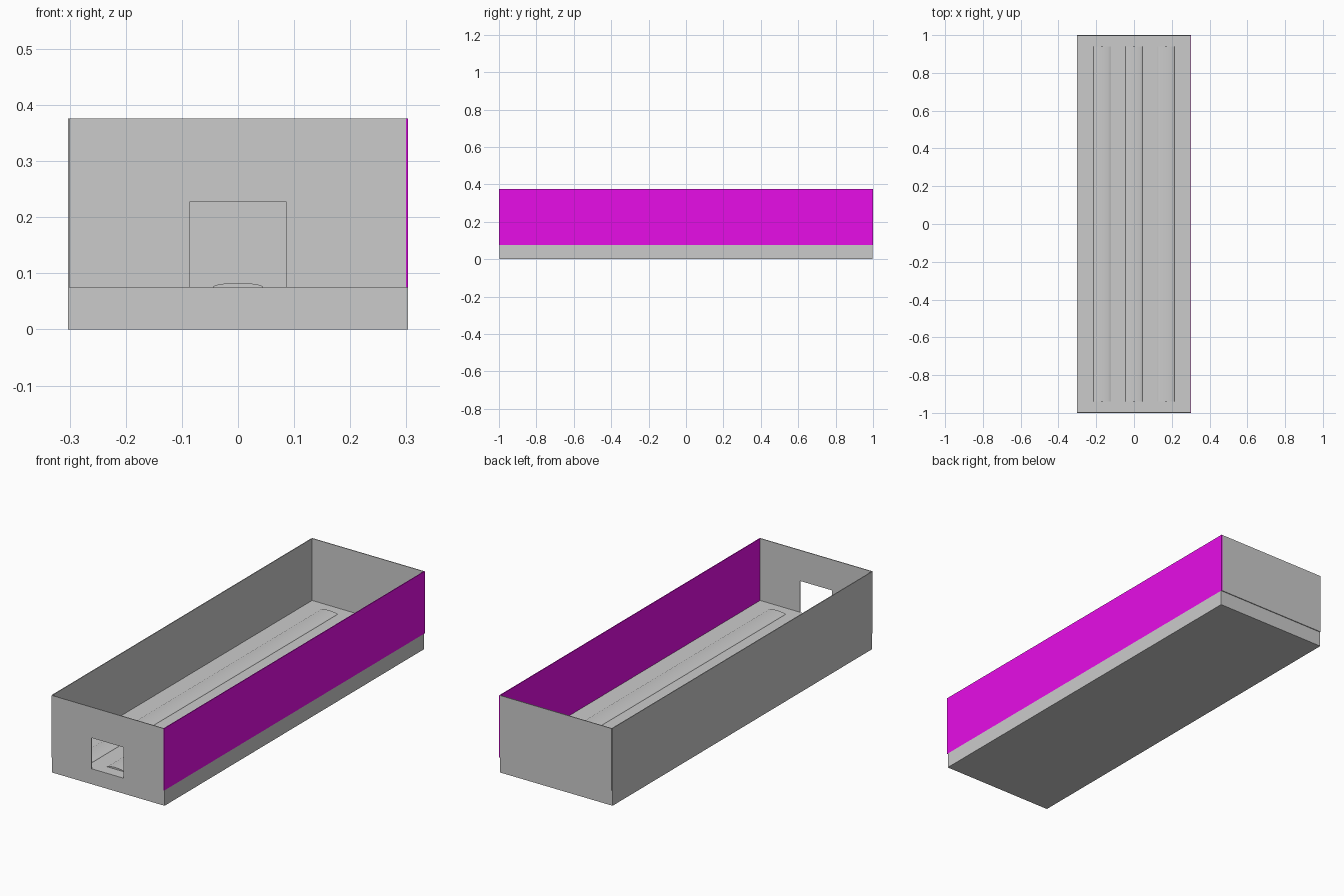
import bpy, bmesh, math
from mathutils import Vector

if "Cube" in bpy.data.objects:
    bpy.data.objects.remove(bpy.data.objects["Cube"])

W, L = 0.303, 1.0        # half width, half length
FLOOR, TOP = 0.075, 0.376
T = 0.004                # panel thickness


def extrude_profile(name, pts, y0, y1):
    """Extrude a closed x-z outline along y."""
    me = bpy.data.meshes.new(name)
    bm = bmesh.new()
    face = bm.faces.new([bm.verts.new((x, y0, z)) for x, z in pts])
    ext = bmesh.ops.extrude_face_region(bm, geom=[face])
    moved = [v for v in ext["geom"] if isinstance(v, bmesh.types.BMVert)]
    bmesh.ops.translate(bm, verts=moved, vec=Vector((0, y1 - y0, 0)))
    bmesh.ops.recalc_face_normals(bm, faces=bm.faces)
    bm.to_mesh(me)
    bm.free()
    ob = bpy.data.objects.new(name, me)
    bpy.context.collection.objects.link(ob)
    return ob


def box(name, x0, x1, y0, y1, z0, z1):
    return extrude_profile(name, [(x0, z0), (x1, z0), (x1, z1), (x0, z1)], y0, y1)


# Solid base slab, slightly shorter than the end panels
box("base", -W, W, -L + T, L - T, 0, FLOOR)

# Long side walls
box("left_wall", -W, -W + T, -L + T, L - T, FLOOR, TOP)
right = box("right_wall", W - T, W, -L, L, FLOOR, TOP)
mat = bpy.data.materials.new("magenta")
mat.diffuse_color = (0.8, 0.004, 0.8, 1)
mat.use_nodes = True
mat.node_tree.nodes["Principled BSDF"].inputs["Base Color"].default_value = mat.diffuse_color
right.data.materials.append(mat)

# End walls: plain back, front with a doorway down to the floor
box("back_wall", -W + T / 2, W - T, L - T, L, FLOOR, TOP)
D, H = 0.086, 0.227
extrude_profile("front_wall", [
    (-W + T / 2, FLOOR), (-D, FLOOR), (-D, H), (D, H), (D, FLOOR),
    (W - T, FLOOR), (W - T, TOP), (-W + T / 2, TOP)], -L, -L + T)

# Three low rounded ridges along the floor
N = 24
for i, cx in enumerate((-0.169, 0, 0.169)):
    arc = [(cx + 0.045 * math.cos(math.pi * k / N),
            FLOOR + 0.008 * math.sin(math.pi * k / N)) for k in range(N + 1)]
    ridge = extrude_profile(f"floor_ridge_{i + 1}", arc, -0.94, 0.94)
    bpy.context.view_layer.objects.active = ridge
    bpy.ops.object.select_all(action="DESELECT")
    ridge.select_set(True)
    bpy.ops.object.shade_smooth_by_angle(angle=math.radians(35))
